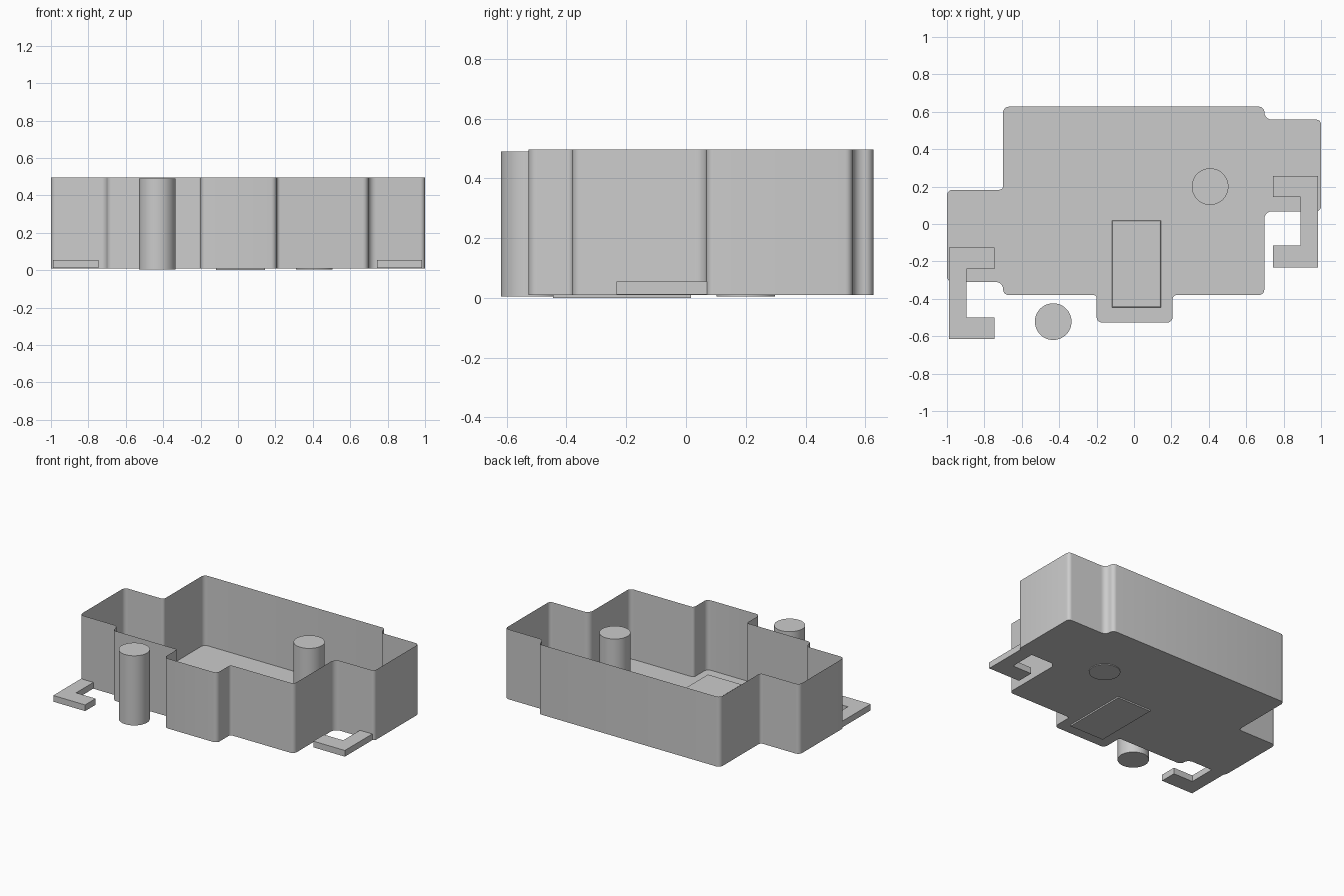
import bpy, bmesh
from math import pi, cos, sin
from mathutils import Vector

if "Cube" in bpy.data.objects:
    bpy.data.objects.remove(bpy.data.objects["Cube"])


def make_object(name, bm, smooth=False):
    bmesh.ops.recalc_face_normals(bm, faces=bm.faces[:])
    mesh = bpy.data.meshes.new(name)
    bm.to_mesh(mesh)
    bm.free()
    ob = bpy.data.objects.new(name, mesh)
    bpy.context.collection.objects.link(ob)
    if smooth:
        bpy.ops.object.select_all(action='DESELECT')
        ob.select_set(True)
        bpy.context.view_layer.objects.active = ob
        bpy.ops.object.shade_smooth_by_angle(angle=pi / 6)
    return ob


def rounded(corners, steps=5):
    """Replace each (x, y, radius) corner of an outline with a curved fillet."""
    points = []
    n = len(corners)
    for i, (x, y, r) in enumerate(corners):
        p = Vector((x, y))
        before = (Vector(corners[i - 1][:2]) - p).normalized() * r
        after = (Vector(corners[(i + 1) % n][:2]) - p).normalized() * r
        centre = p + before + after
        for k in range(steps + 1):
            t = k / steps * pi / 2
            points.append(centre - after * cos(t) - before * sin(t))
    return points


def extrude_outline(name, points, z0, z1, open_top=False, smooth=False):
    bm = bmesh.new()
    low = [bm.verts.new((x, y, z0)) for x, y in points]
    high = [bm.verts.new((x, y, z1)) for x, y in points]
    n = len(points)
    bm.faces.new(low[::-1])
    for i in range(n):
        j = (i + 1) % n
        bm.faces.new((low[i], low[j], high[j], high[i]))
    if not open_top:
        bm.faces.new(high)
    return make_object(name, bm, smooth)


# Thin-walled open tray with a stepped, filleted outline
S, L = 0.03, 0.042
tray_outline = [
    (-0.70, 0.627, S), (-0.70, 0.183, 0.02), (-1.0, 0.183, S),
    (-1.0, -0.31, S), (-0.70, -0.31, 0.038), (-0.70, -0.38, S),
    (-0.20, -0.38, 0.015), (-0.20, -0.527, S), (0.207, -0.527, S),
    (0.207, -0.38, 0.02), (0.697, -0.38, S), (0.697, 0.068, L),
    (1.0, 0.068, 0.025), (1.0, 0.558, 0.025), (0.697, 0.558, 0.04),
    (0.697, 0.627, 0.028),
]
extrude_outline("tray", rounded(tray_outline), 0.01, 0.496,
                open_top=True, smooth=True)


# C-shaped flat brackets on the left and right
def bracket(name, outer, inner, y0, y1, arm0, arm1):
    spine = outer + (0.095 if inner > outer else -0.095)
    pts = [(outer, y0), (inner, y0), (inner, y0 + arm0), (spine, y0 + arm0),
           (spine, y1 - arm1), (inner, y1 - arm1), (inner, y1), (outer, y1)]
    extrude_outline(name, pts, 0.011, 0.054)


bracket("left_bracket", -0.99, -0.745, -0.615, -0.125, 0.115, 0.115)
bracket("right_bracket", 0.985, 0.742, -0.233, 0.257, 0.118, 0.113)

# Two upright posts, one inside the tray and one in front
for name, x, y in (("inner_post", 0.407, 0.2), ("outer_post", -0.432, -0.522)):
    bm = bmesh.new()
    bmesh.ops.create_cone(bm, cap_ends=True, segments=48, radius1=0.098,
                          radius2=0.098, depth=0.484)
    bmesh.ops.translate(bm, vec=(x, y, 0.247), verts=bm.verts[:])
    make_object(name, bm, smooth=True)

# Low rectangular pad on the floor with softened edges
bm = bmesh.new()
bmesh.ops.create_cube(bm, size=1)
bmesh.ops.scale(bm, vec=(0.262, 0.463, 0.024), verts=bm.verts[:])
bmesh.ops.translate(bm, vec=(0.013, -0.214, 0.012), verts=bm.verts[:])
top_edges = [e for e in bm.edges if all(v.co.z > 0.02 for v in e.verts)]
bmesh.ops.bevel(bm, geom=top_edges, offset=0.007, segments=2,
                affect='EDGES', profile=0.5)
make_object("floor_pad", bm)
